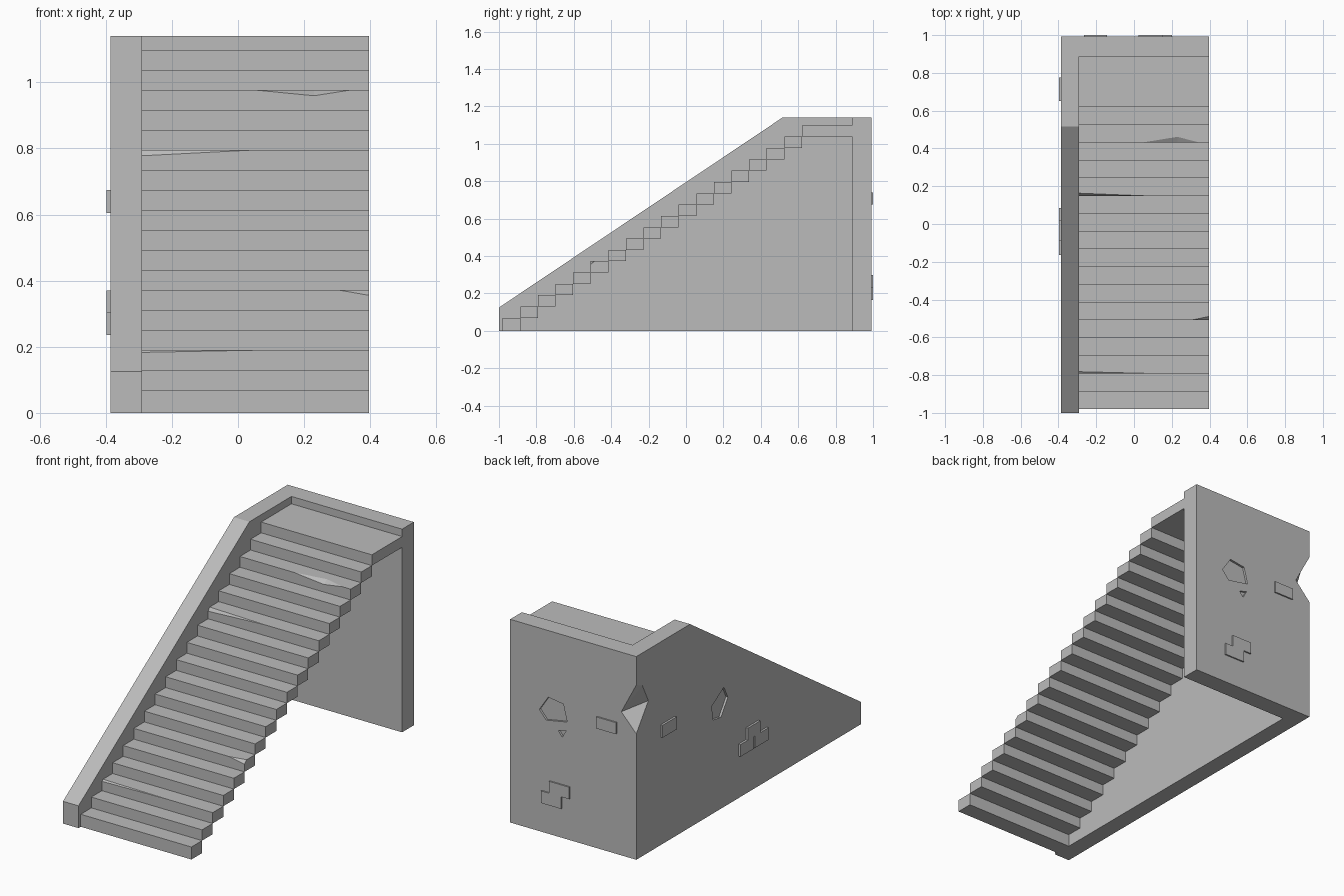
import bpy, bmesh
from mathutils import Vector

if "Cube" in bpy.data.objects:
    bpy.data.objects.remove(bpy.data.objects["Cube"], do_unlink=True)

stone = bpy.data.materials.new("grey_stone")
stone.use_nodes = True
GREY = (0.5, 0.5, 0.5, 1)
stone.diffuse_color = GREY
stone.node_tree.nodes["Principled BSDF"].inputs["Base Color"].default_value = GREY

LEFT, INNER, RIGHT = -0.386, -0.29, 0.397
BACK, BACK_INNER, TOP = 0.992, 0.888, 1.14


def add_object(name, bm):
    bmesh.ops.recalc_face_normals(bm, faces=bm.faces)
    mesh = bpy.data.meshes.new(name)
    bm.to_mesh(mesh)
    bm.free()
    mesh.materials.append(stone)
    obj = bpy.data.objects.new(name, mesh)
    bpy.context.collection.objects.link(obj)
    return obj


def prism(name, points, offset):
    """Extrude a flat outline along an offset."""
    bm = bmesh.new()
    face = bm.faces.new([bm.verts.new(p) for p in points])
    new = bmesh.ops.extrude_face_region(bm, geom=[face])["geom"]
    verts = [v for v in new if isinstance(v, bmesh.types.BMVert)]
    bmesh.ops.translate(bm, verts=verts, vec=offset)
    return add_object(name, bm)


def box(name, x0, x1, y0, y1, z0, z1):
    outline = [(x0, y0, z0), (x0, y1, z0), (x0, y1, z1), (x0, y0, z1)]
    return prism(name, outline, (x1 - x0, 0, 0))


def hull(name, points):
    bm = bmesh.new()
    for p in points:
        bm.verts.new(p)
    bmesh.ops.convex_hull(bm, input=bm.verts)
    return add_object(name, bm)


def carve(target, cutter):
    """Subtract the cutter, bake the result and drop the cutter."""
    cutter.hide_render = True
    mod = target.modifiers.new("carve", "BOOLEAN")
    mod.operation, mod.solver, mod.object = "DIFFERENCE", "EXACT", cutter
    deps = bpy.context.evaluated_depsgraph_get()
    mesh = bpy.data.meshes.new_from_object(target.evaluated_get(deps))
    target.modifiers.clear()
    target.data = mesh
    bpy.data.objects.remove(cutter, do_unlink=True)


# Side wall with sloping top, and back wall
side_profile = [(-1, 0), (-1, 0.125), (0.515, TOP), (BACK, TOP), (BACK, 0)]
side_wall = prism("side_wall", [(LEFT, y, z) for y, z in side_profile], (INNER - LEFT, 0, 0))
back_wall = box("back_wall", INNER, RIGHT, BACK_INNER, BACK, 0, TOP)

# Chipped wall corner
carve(side_wall, hull("corner_cutter", [
    (LEFT, BACK, 0.98), (INNER - 0.003, BACK, 0.806), (LEFT, BACK, 0.707),
    (LEFT, 0.885, 0.852), (LEFT, 0.938, 0.957), (LEFT - 0.1, BACK + 0.1, 0.84)]))

# Shallow broken patches in the plaster
DEPTH = 0.012
patch = [(0.161, 0.766), (0.067, 0.752), (0.043, 0.658), (0.173, 0.634), (0.216, 0.683)]
nick = [(0.098, 0.595), (0.049, 0.608), (0.074, 0.565)]
for outline in (patch, nick):
    carve(back_wall, prism("patch_cutter", [(x, BACK - DEPTH, z) for x, z in outline], (0, 0.1, 0)))
side_patch = [(0.322, 0.605), (0.215, 0.672), (0.18, 0.602), (0.242, 0.513), (0.313, 0.524)]
carve(side_wall, prism("patch_cutter", [(LEFT + DEPTH, y, z) for y, z in side_patch], (-0.1, 0, 0)))

# Exposed bricks on the side wall (y, z ranges) and back wall (x, z ranges)
for y0, y1, z0, z1 in [(0.65, 0.775, 0.605, 0.675), (-0.035, 0.085, 0.235, 0.303),
                       (-0.09, 0.02, 0.303, 0.37), (-0.165, -0.045, 0.235, 0.303)]:
    box("side_brick", LEFT - 0.012, LEFT + 0.01, y0, y1, z0, z1)
for x0, x1, z0, z1 in [(-0.265, -0.143, 0.675, 0.74), (0.025, 0.15, 0.233, 0.3),
                       (0.075, 0.2, 0.165, 0.233)]:
    box("back_brick", x0, x1, BACK - 0.01, BACK + 0.008, z0, z1)

# Steps, the last one being the landing
COUNT, RUN, RISE, FIRST = 18, 0.0941, 0.0605, 0.07
steps = []
for i in range(COUNT):
    y = -0.98 + RUN * i
    z = FIRST + RISE * i
    y_end = BACK_INNER if i == COUNT - 1 else y + RUN
    steps.append((box("step", INNER, RIGHT, y, y_end, z - RISE if i else 0, z), y, z))

# Worn step edges: step index, deepest x, depth back, depth down, tips on the edge
for i, x, back, down, tips in [(2, INNER, 0.01, 0.008, [0.12]), (5, RIGHT, 0.02, 0.017, [0.3]),
                               (12, INNER, 0.014, 0.018, [0.06]),
                               (15, 0.23, 0.03, 0.018, [0.045, 0.345])]:
    step, y, z = steps[i]
    c, d = Vector((x, y + back, z)), Vector((x, y, z - down))
    if len(tips) == 1:
        # Run the cutter past the end of the step
        grow = 1.05
        tip = Vector((tips[0], y, z))
        c, d = tip + (c - tip) * grow, tip + (d - tip) * grow
    points = [c + (c - d) * 0.5, d + (d - c) * 0.5, (c.x, y - 0.05, z + 0.05)]
    carve(step, hull("wear_cutter", points + [(t, y, z) for t in tips]))
